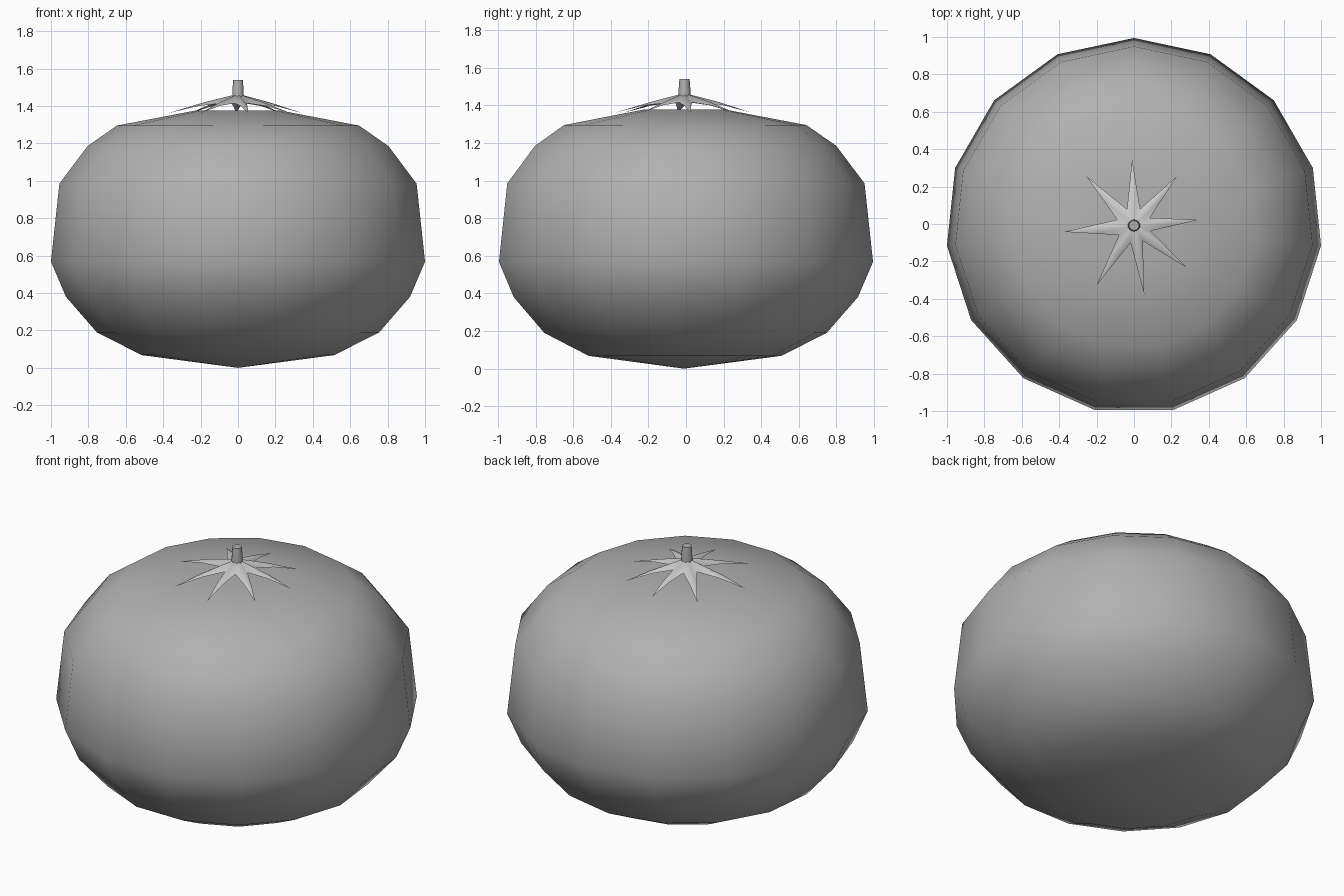
import bpy, bmesh
from math import sin, cos, radians, pi, hypot

if "Cube" in bpy.data.objects:
    bpy.data.objects.remove(bpy.data.objects["Cube"])


def finish(bm, name):
    bmesh.ops.recalc_face_normals(bm, faces=bm.faces)
    me = bpy.data.meshes.new(name)
    bm.to_mesh(me)
    bm.free()
    for p in me.polygons:
        p.use_smooth = True
    ob = bpy.data.objects.new(name, me)
    bpy.context.collection.objects.link(ob)
    return ob


def lathe(name, profile, sides, cy=0.0, start=pi / 2):
    """Revolve (radius, z) points; radius 0 makes a pole."""
    bm = bmesh.new()
    rings = []
    for r, z in profile:
        if r == 0:
            rings.append([bm.verts.new((0, cy, z))] * sides)
        else:
            rings.append([bm.verts.new((r * cos(start + 2 * pi * i / sides),
                                        cy + r * sin(start + 2 * pi * i / sides), z))
                          for i in range(sides)])
    for a, b in zip(rings, rings[1:]):
        for i in range(sides):
            j = (i + 1) % sides
            bm.faces.new(list(dict.fromkeys((a[i], a[j], b[j], b[i]))))
    return finish(bm, name)


# Darker grey for fruit and stem
dark = bpy.data.materials.new("dark_grey")
dark.diffuse_color = (0.44, 0.44, 0.44, 1)
dark.use_nodes = True
dark.node_tree.nodes["Principled BSDF"].inputs["Base Color"].default_value = dark.diffuse_color

# Fruit body: 15-sided squat revolve with a slight dip at the top
k = 1 / cos(radians(6))
body = [(0, 0), (0.515, 0.068), (0.755, 0.19), (0.92, 0.38), (1.0, 0.568),
        (0.955, 0.985), (0.805, 1.185), (0.648, 1.295), (0.22, 1.377), (0, 1.35)]
fruit = lathe("fruit_body", [(r * k, z) for r, z in body], 15, cy=-0.011)
fruit.data.materials.append(dark)

# Calyx: eight folded pointed leaves around the stem
tips = [(-0.01, 0.345), (0.23, 0.255), (0.345, 0.022), (0.28, -0.232),
        (0.055, -0.375), (-0.2, -0.327), (-0.372, -0.042), (-0.255, 0.255)]
bm = bmesh.new()
centre = bm.verts.new((0, -0.008, 1.465))
notches = []
for i, (x, y) in enumerate(tips):
    x2, y2 = tips[(i + 1) % 8]
    mx, my = x / hypot(x, y) + x2 / hypot(x2, y2), y / hypot(x, y) + y2 / hypot(x2, y2)
    m = hypot(mx, my)
    notches.append(bm.verts.new((0.095 * mx / m, 0.095 * my / m - 0.008, 1.415)))
for i, (x, y) in enumerate(tips):
    left, right = notches[i - 1], notches[i]
    tip = bm.verts.new((x, y, 1.362))
    ridge = bm.verts.new((x * 0.5, y * 0.5, 1.418))
    # mid-edge points hang just below the ridge
    el, er = [bm.verts.new(n.co.lerp(tip.co, 0.45)) for n in (left, right)]
    for v in (el, er):
        v.co.z = 1.4
    for f in ((centre, left, el, ridge), (ridge, el, tip),
              (centre, ridge, er, right), (ridge, tip, er)):
        bm.faces.new(f)
finish(bm, "calyx_leaves")

# Stem
stem = lathe("stem", [(0, 1.44), (0.033, 1.44), (0.031, 1.49), (0.027, 1.54), (0, 1.54)],
             10, cy=-0.008)
stem.data.materials.append(dark)
bpy.context.view_layer.objects.active = stem
stem.select_set(True)
bpy.ops.object.shade_smooth_by_angle(angle=radians(40))
